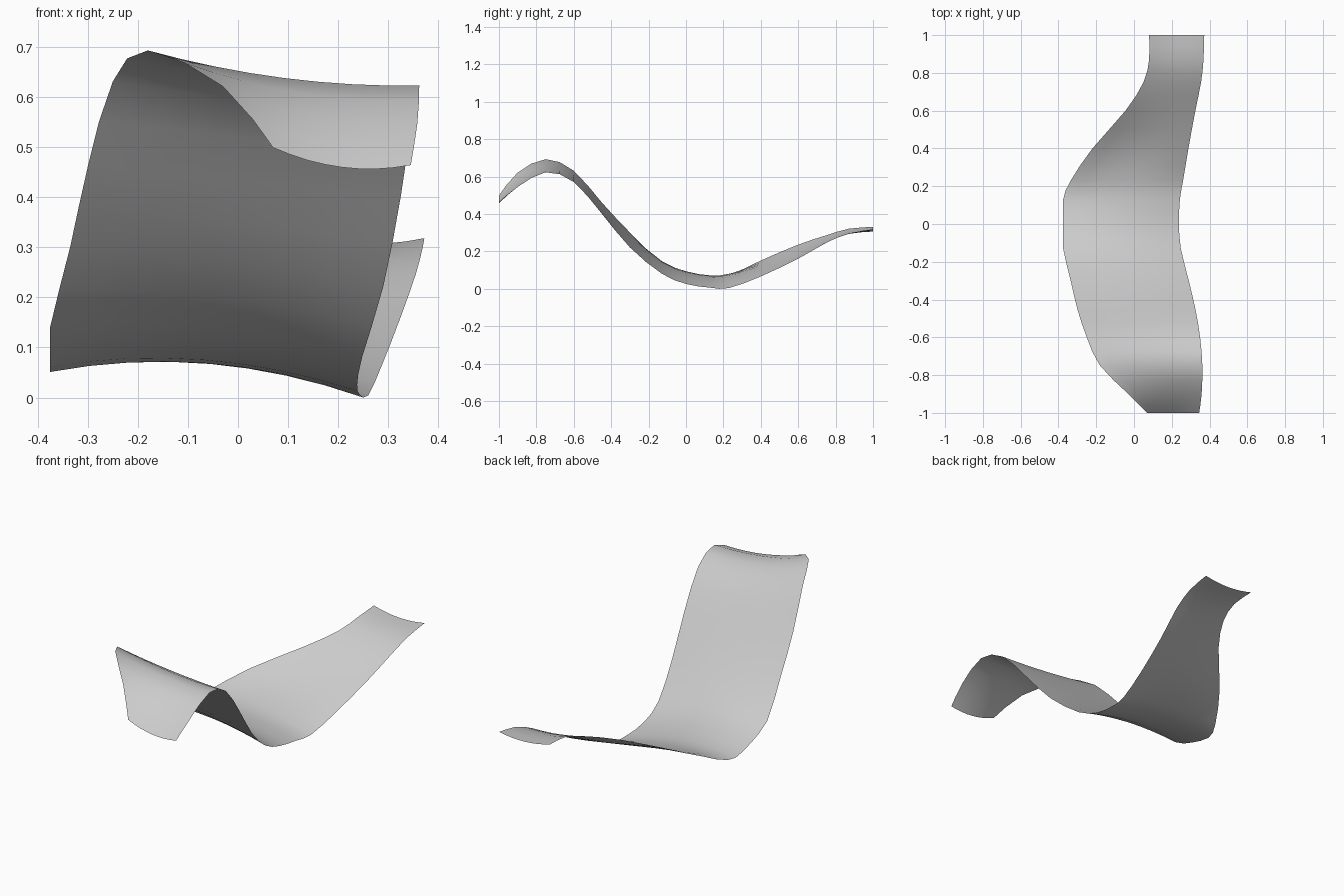
import bpy
import bmesh
from mathutils import Vector

cube = bpy.data.objects.get("Cube")
if cube:
    bpy.data.objects.remove(cube, do_unlink=True)

STEPS = 2     # extra smoothing steps between ribs
ACROSS = 8    # strips across the width

# Ribs: y, left edge x and z, right edge x and z, crown of the middle
ribs = [
    (-1, .07, .498, .345, .463, -.022),
    (-.9, -.03, .62, .358, .545, -.025),
    (-.75, -.18, .692, .362, .622, -.02),
    (-.6, -.25, .63, .35, .57, -.01),
    (-.45, -.3, .46, .325, .4, 0),
    (-.3, -.335, .3, .29, .22, .01),
    (-.13, -.375, .14, .248, .08, .03),
    (0, -.375, .08, .238, .025, .035),
    (.13, -.375, .05, .243, .005, .04),
    (.23, -.335, .07, .26, .003, .035),
    (.4, -.22, .15, .288, .065, 0),
    (.6, -.045, .235, .325, .16, -.01),
    (.75, .05, .285, .355, .245, -.01),
    (.87, .08, .32, .368, .295, -.012),
    (1, .08, .33, .372, .317, -.018),
]


def smooth_value(a, b, c, d, t):
    """Curve from b to c that also follows the neighbours a and d."""
    return b + .5 * t * (c - a + t * (2 * a - 5 * b + 4 * c - d
                                      + t * (3 * (b - c) + d - a)))


def smoothed(rows):
    """Insert curved in-between ribs."""
    result = []
    last = len(rows) - 1
    for i in range(last):
        four = [rows[max(i - 1, 0)], rows[i], rows[i + 1], rows[min(i + 2, last)]]
        for step in range(STEPS):
            result.append([smooth_value(*values, step / STEPS) for values in zip(*four)])
    result.append(rows[last])
    return result


def rib_points(y, left_x, left_z, right_x, right_z, crown):
    """Points across one rib, arched or sagging by the crown."""
    left = Vector((left_x, y, left_z))
    right = Vector((right_x, y, right_z))
    for i in range(ACROSS + 1):
        t = i / ACROSS
        point = left.lerp(right, t)
        point.z += 4 * crown * t * (1 - t)
        point.x = max(point.x, -.375)
        yield point


# Plain grey surface
grey = bpy.data.materials.new("plain_grey")
grey.use_nodes = True
colour = (.6, .6, .6, 1)
grey.diffuse_color = colour
grey.node_tree.nodes["Principled BSDF"].inputs["Base Color"].default_value = colour

# Wavy sheet, lofted from rib to rib
bm = bmesh.new()
rows = [[bm.verts.new(p) for p in rib_points(*rib)] for rib in smoothed(ribs)]
for front, back in zip(rows, rows[1:]):
    for i in range(ACROSS):
        bm.faces.new((front[i], front[i + 1], back[i + 1], back[i]))

# Rest the lowest point on the ground
lowest = min(v.co.z for v in bm.verts)
bmesh.ops.translate(bm, verts=bm.verts, vec=(0, 0, -lowest))

mesh = bpy.data.meshes.new("wavy_sheet")
bm.to_mesh(mesh)
bm.free()
mesh.materials.append(grey)
sheet = bpy.data.objects.new("wavy_sheet", mesh)
bpy.context.collection.objects.link(sheet)

# Smooth shading
bpy.context.view_layer.objects.active = sheet
sheet.select_set(True)
bpy.ops.object.shade_smooth_by_angle()
